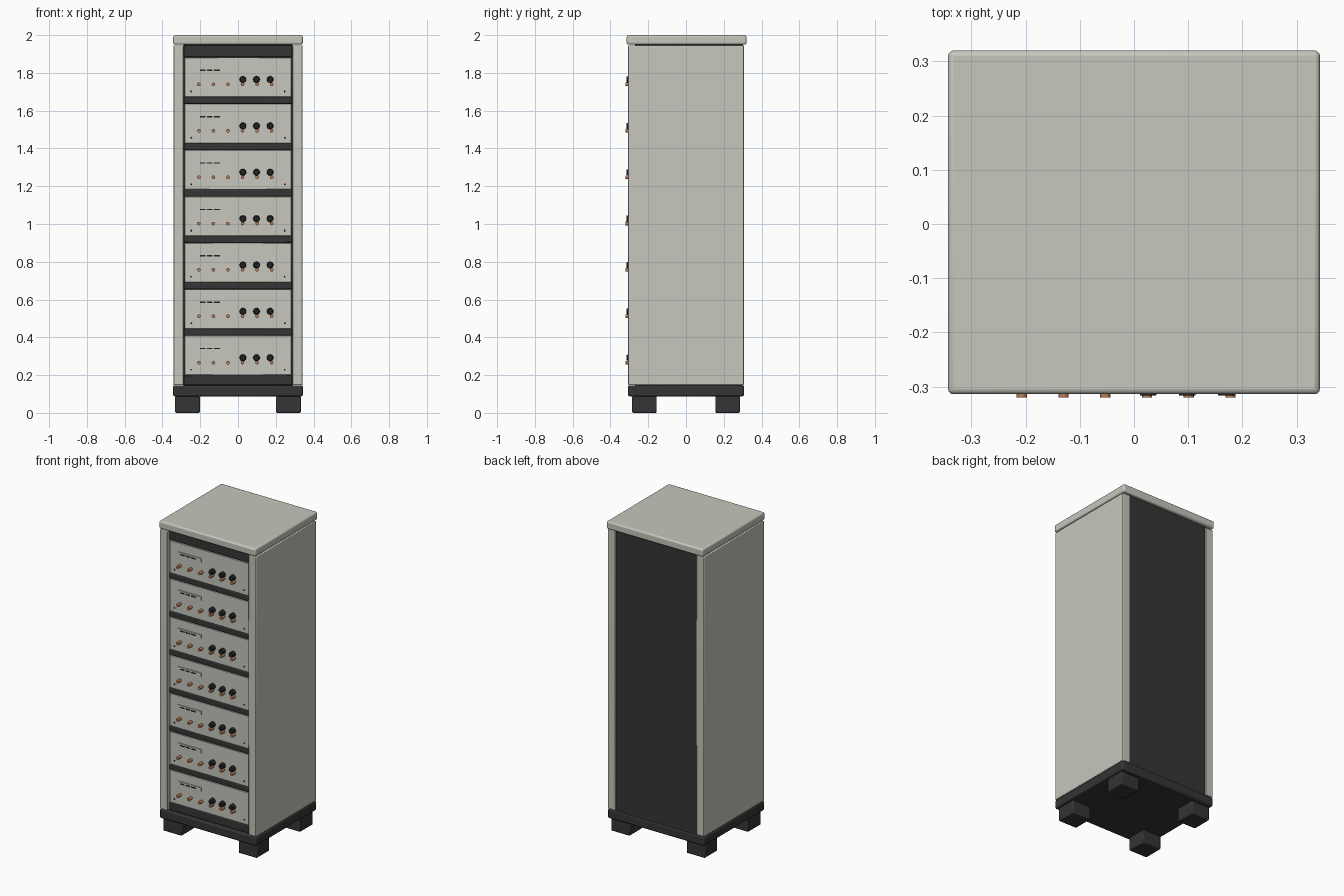
import bpy
import bmesh
from math import radians
from mathutils import Matrix, Vector

if "Cube" in bpy.data.objects:
    bpy.data.objects.remove(bpy.data.objects["Cube"], do_unlink=True)


def material(name, rgb):
    m = bpy.data.materials.new(name)
    m.use_nodes = True
    m.diffuse_color = (*rgb, 1)
    m.node_tree.nodes["Principled BSDF"].inputs["Base Color"].default_value = (*rgb, 1)
    return m


LIGHT = material("warm_light_grey", (0.57, 0.57, 0.51))
DARK = material("charcoal", (0.035, 0.035, 0.035))
BLACK = material("black", (0.015, 0.015, 0.015))
COPPER = material("copper", (0.5, 0.2, 0.09))


def finish(name, bm, mat):
    mesh = bpy.data.meshes.new(name)
    bm.to_mesh(mesh)
    bm.free()
    mesh.materials.append(mat)
    ob = bpy.data.objects.new(name, mesh)
    bpy.context.collection.objects.link(ob)
    return ob


def box(name, x, y, z, mat, bevel=0.0, segments=2):
    """Box from (min, max) ranges, with optional rounded edges."""
    bm = bmesh.new()
    bmesh.ops.create_cube(bm, size=1)
    ranges = (x, y, z)
    for v in bm.verts:
        v.co = Vector([lo + (c + 0.5) * (hi - lo) for c, (lo, hi) in zip(v.co, ranges)])
    ob = finish(name, bm, mat)
    if bevel:
        mod = ob.modifiers.new("Bevel", "BEVEL")
        mod.width = bevel
        mod.segments = segments
        smooth(ob)
    return ob


def smooth(ob):
    bpy.ops.object.select_all(action="DESELECT")
    ob.select_set(True)
    bpy.context.view_layer.objects.active = ob
    bpy.ops.object.shade_smooth_by_angle(angle=radians(35))


def studs(name, points, y_back, y_front, r_back, r_front, mat, sides=16):
    """Row of round parts pointing to the front, at (x, z) points."""
    bm = bmesh.new()
    turn = Matrix.Rotation(radians(90), 4, "X")
    for x, z in points:
        place = Matrix.Translation((x, (y_back + y_front) / 2, z)) @ turn
        bmesh.ops.create_cone(bm, cap_ends=True, segments=sides, radius1=r_back,
                              radius2=r_front, depth=y_back - y_front, matrix=place)
    ob = finish(name, bm, mat)
    smooth(ob)
    return ob


# Cabinet shell
box("top_cap", (-0.343, 0.343), (-0.314, 0.32), (1.95, 2.0), LIGHT, 0.01, 3)
box("plinth", (-0.343, 0.343), (-0.307, 0.307), (0.088, 0.146), DARK, 0.008)
for side, s in (("left", 1), ("right", -1)):
    xs = sorted((s * 0.288, s * 0.342))
    box(side + "_side_panel", xs, (-0.306, 0.306), (0.148, 1.945), LIGHT, 0.004)
    for end, ys in (("front", (-0.285, -0.155)), ("back", (0.155, 0.285))):
        box(f"{end}_{side}_foot", sorted((s * 0.202, s * 0.333)), ys,
            (0, 0.088), DARK, 0.006)

# Dark interior, which also closes the back
box("inner_case", (-0.289, 0.289), (-0.27, 0.301), (0.14, 1.955), DARK)

# Dark rails above, below and between the units
FACE = -0.29
PITCH = 0.2455
BOTTOM = 0.2
HEIGHT = 0.209
box("bottom_rail", (-0.287, 0.287), (FACE, -0.26), (0.147, BOTTOM), DARK, 0.006)
box("top_rail", (-0.287, 0.287), (FACE, -0.26), (1.884, 1.946), DARK, 0.006)

# Seven identical rack units
JACK_X = [-0.207 + 0.077 * i for i in range(6)]
KNOB_X = [0.026, 0.098, 0.17]
for i in range(7):
    n = i + 1
    z = BOTTOM + i * PITCH
    box(f"unit_{n}_faceplate", (-0.283, 0.283), (FACE, -0.265), (z, z + HEIGHT), LIGHT, 0.002, 1)
    if i < 6:
        box(f"shelf_rail_{n}", (-0.287, 0.287), (FACE, -0.26),
            (z + HEIGHT, z + PITCH), DARK, 0.006)

    # Display plate with three dark dashes
    box(f"unit_{n}_display", (-0.221, -0.057), (FACE - 0.006, FACE + 0.002),
        (z + 0.128, z + 0.153), LIGHT)
    for d in range(3):
        x = -0.202 + 0.038 * d
        box(f"unit_{n}_display_dash_{d + 1}", (x, x + 0.03), (FACE - 0.008, FACE),
            (z + 0.137, z + 0.144), BLACK)

    # Controls, sockets and screws
    studs(f"unit_{n}_knobs", [(x, z + 0.092) for x in KNOB_X],
          FACE + 0.002, -0.316, 0.018, 0.015, BLACK)
    studs(f"unit_{n}_sockets", [(x, z + 0.066) for x in JACK_X],
          FACE + 0.002, -0.32, 0.0095, 0.0095, COPPER)
    studs(f"unit_{n}_screws", [(x, z + 0.029) for x in (-0.248, 0.247)],
          FACE + 0.002, FACE - 0.004, 0.005, 0.004, BLACK, 10)
